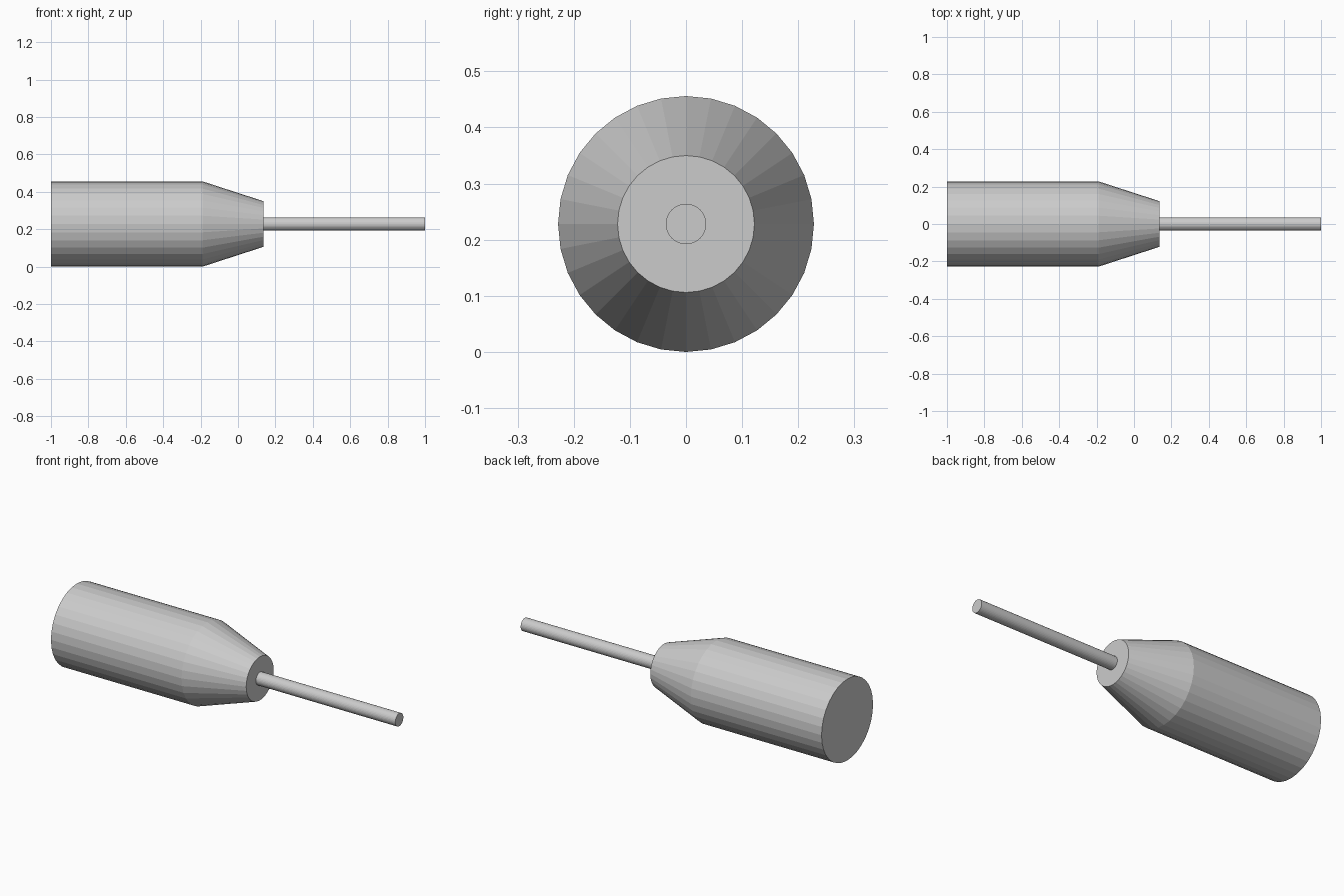
import bpy
import bmesh
import math
from mathutils import Matrix

SIDES = 32
AXIS_HEIGHT = 0.228

cube = bpy.data.objects.get("Cube")
if cube:
    bpy.data.objects.remove(cube, do_unlink=True)

# Single plain grey
grey = bpy.data.materials.new("plain_grey")
grey.use_nodes = True
colour = (0.6, 0.6, 0.6, 1.0)
grey.diffuse_color = colour
grey.node_tree.nodes["Principled BSDF"].inputs["Base Color"].default_value = colour


def lathe_x(name, profile):
    """Flat-sided solid along x from (x, radius) rings, capped at both ends."""
    bm = bmesh.new()
    rings = []
    for x, radius in profile:
        ring = []
        for i in range(SIDES):
            a = math.tau * i / SIDES
            ring.append(bm.verts.new((x, radius * math.cos(a), radius * math.sin(a))))
        rings.append(ring)
    for a, b in zip(rings, rings[1:]):
        for i in range(SIDES):
            j = (i + 1) % SIDES
            bm.faces.new((a[i], a[j], b[j], b[i]))
    bm.faces.new(rings[0])
    bm.faces.new(rings[-1])
    bmesh.ops.recalc_face_normals(bm, faces=bm.faces)
    bm.transform(Matrix.Translation((0, 0, AXIS_HEIGHT)))
    mesh = bpy.data.meshes.new(name)
    bm.to_mesh(mesh)
    bm.free()
    mesh.materials.append(grey)
    obj = bpy.data.objects.new(name, mesh)
    bpy.context.collection.objects.link(obj)
    return obj


# Cylindrical body with tapered nose
lathe_x("body", [(-1.0, 0.228), (-0.19, 0.228), (0.136, 0.122)])

# Thin rod out of the nose
lathe_x("rod", [(0.1, 0.036), (1.0, 0.036)])
